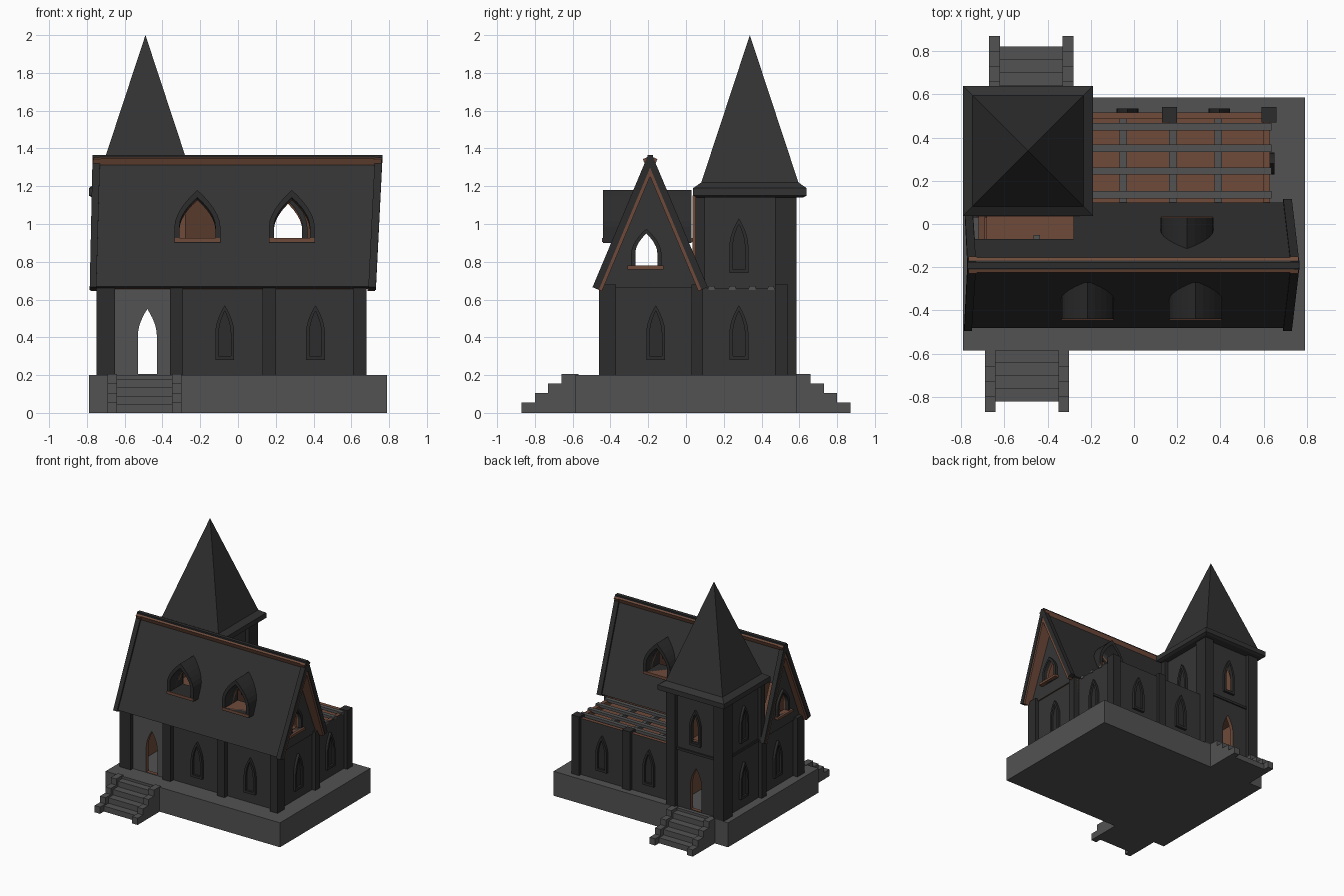
import bpy, bmesh, math
from mathutils import Vector as V

if "Cube" in bpy.data.objects:
    bpy.data.objects.remove(bpy.data.objects["Cube"])


def material(name, r, g, b):
    m = bpy.data.materials.new(name)
    m.diffuse_color = (r, g, b, 1)
    m.use_nodes = True
    m.node_tree.nodes["Principled BSDF"].inputs["Base Color"].default_value = m.diffuse_color
    return m


ROOF = material("dark roof slate", .032, .032, .032)
WALL = material("dark wall", .036, .036, .036)
POST = material("charcoal trim", .025, .025, .025)
STONE = material("grey stone", .085, .085, .085)
WOOD = material("brown wood", .16, .07, .043)
X, Y, Z = V((1, 0, 0)), V((0, 1, 0)), V((0, 0, 1))


def finish(name, bm, mats):
    bmesh.ops.recalc_face_normals(bm, faces=bm.faces[:])
    me = bpy.data.meshes.new(name)
    bm.to_mesh(me)
    bm.free()
    for m in mats:
        me.materials.append(m)
    ob = bpy.data.objects.new(name, me)
    bpy.context.collection.objects.link(ob)
    return ob


def box(name, x0, x1, y0, y1, z0, z1, mat):
    bm = bmesh.new()
    bmesh.ops.create_cube(bm, size=1)
    for v in bm.verts:
        v.co = V(((x0 + x1) / 2 + v.co.x * (x1 - x0),
                  (y0 + y1) / 2 + v.co.y * (y1 - y0),
                  (z0 + z1) / 2 + v.co.z * (z1 - z0)))
    return finish(name, bm, [mat])


def plate(name, outer, holes, o, u, v, n, depth, out, inner=None):
    """Outline with holes in plane (o, u, v), thickened inwards against n."""
    bm = bmesh.new()
    for loop in [outer] + holes:
        vs = [bm.verts.new(o + u * a + v * b) for a, b in loop]
        for i in range(len(vs)):
            bm.edges.new((vs[i - 1], vs[i]))
    bmesh.ops.triangle_fill(bm, use_beauty=True, edges=bm.edges[:], normal=n)
    r = bmesh.ops.extrude_face_region(bm, geom=bm.faces[:], use_keep_orig=True)
    for e in r["geom"]:
        if isinstance(e, bmesh.types.BMVert):
            e.co -= n * depth
    bmesh.ops.recalc_face_normals(bm, faces=bm.faces[:])
    for f in bm.faces:
        f.material_index = 0 if f.normal.dot(n) > .9 else 1
    return finish(name, bm, [out, inner or out])


def arch(c, z0, z1, hw, spring=.5, scale=1, base=0):
    """Pointed arch outline."""
    zs = z0 + (z1 - z0) * spring
    side = [(hw, z0)] + [(hw * (1 - (i / 6) ** 1.8), zs + (z1 - zs) * i / 6) for i in range(7)]
    pts = side + [(-a, b) for a, b in reversed(side[:-1])]
    return [(c + a, (b - base) * scale) for a, b in pts]


def rect(a0, a1, b0, b1):
    return [(a0, b0), (a1, b0), (a1, b1), (a0, b1)]


SIDES = {"front": (X, -Y), "back": (X, Y), "right": (Y, X), "left": (Y, -X)}


def wall(name, side, pos, outer, holes=(), out=WALL, inner=WOOD, depth=.03):
    u, n = SIDES[side]
    o = V([abs(c) * pos for c in n])
    return plate(name, outer, list(holes), o, u, Z, n, depth, out, inner)


def window(side, pos, c, z0, closed=True, h=.29, hw=.05):
    """Arched frame standing proud of the wall, with a dark pane."""
    sg = 1 if side in ("right", "back") else -1
    wall(side + "_window_frame", side, pos + sg * .02, arch(c, z0, z0 + h, hw),
         [arch(c, z0 + .02, z0 + h - .03, hw - .018)], POST, POST, .03)
    if closed:
        wall(side + "_window_pane", side, pos + sg * .004,
             arch(c, z0 + .01, z0 + h - .02, hw - .01), (), POST, POST, .006)


# Stone platform and the two stepped stairs
box("platform", -.79, .79, -.585, .585, 0, .2, STONE)
for s, x0 in ((-1, -.69), (1, -.67)):
    for i in range(4):
        y = sorted((s * .57, s * (.82 - .06 * i)))
        box("stair_tread", x0 + .05, x0 + .34, *y, .045 * i, .045 * (i + 1), STONE)
        y = sorted((s * .57, s * (.87 - .07 * i)))
        for xc in (x0, x0 + .34):
            box("stair_cheek", xc, xc + .05, *y, .05 * i, .055 + .05 * i, STONE)

# Hall ground floor walls
wall("door_wall", "front", -.43, rect(-.66, -.35, .2, .67),
     [arch(-.48, .205, .55, .05, .6)], STONE)
wall("hall_front_wall", "front", -.42, rect(-.35, .66, .2, .67))
wall("hall_right_wall", "right", .65, rect(-.42, .08, .2, .67))
wall("hall_left_wall", "left", -.71, rect(-.42, .08, .2, .67))
wall("hall_inner_wall", "back", .09, rect(-.25, .65, .2, .67), (), WOOD)
for c in (-.07, .41):
    window("front", -.42, c, .28)
window("right", .65, -.16, .28)
window("left", -.71, -.16, .28)
for x0, x1 in ((-.75, -.65), (-.36, -.29), (.13, .2), (.61, .68)):
    box("hall_front_post", x0, x1, -.46, -.37, .2, .68, POST)
box("hall_back_right_post", .6, .68, .03, .09, .2, .68, POST)
box("hall_back_left_post", -.75, -.68, .03, .09, .2, .68, POST)
box("attic_floor", -.7, .64, -.41, .08, .63, .66, WOOD)

# Hall roof: slopes with wooden lining, end boards and dormers
EAVE, RISE, RUN = .67, .69, .29
L = math.hypot(RISE, RUN)
K = L / RISE
RIDGE = -.19
for s, label, dormers in ((-1, "front", (-.215, .285)), (1, "back", (.245,))):
    o = V((0, RIDGE + s * RUN, EAVE))
    v = V((0, -s * RUN, RISE)) / L
    n = V((0, s * RISE, RUN)) / L
    if s < 0:
        outline = [(-.77, 0), (.71, 0), (.74, L), (-.76, L)]
    else:  # notch where the tower stands
        outline = [(-.28, 0), (.71, 0), (.74, L), (-.76, L), (-.76, .44), (-.28, .44)]
    holes = [arch(c, .92, 1.14, .095, .3, K, EAVE) for c in dormers]
    plate(label + "_roof_slope", outline, holes, o, X, v, n, .022, ROOF)
    plate(label + "_roof_lining", outline, holes, o - n * .022, X, v, n, .015, WOOD)
    for ends in ([(.69, -.01), (.73, -.01), (.765, L), (.725, L)],
                 [(-.785, -.01), (-.75, -.01), (-.73, L), (-.77, L)]):
        plate("roof_end_board", ends, [], o + n * .012, X, v, n, .036, POST)
        inner = [(a * .995, b) for a, b in ends]
        plate("roof_end_lining", inner, [], o - n * .024, X, v, n, .018, WOOD)
    face = -.44 if s < 0 else .03
    for c in dormers:
        wall(label + "_dormer", label, face, arch(c, .9, 1.18, .122, .3),
             [arch(c, .925, 1.14, .095, .3)], POST, POST, .17)
        box("dormer_sill", c - .12, c + .12, *sorted((face - s * .16, face + s * .004)),
            .905, .925, WOOD)
box("roof_ridge", -.77, .76, -.205, -.175, 1.34, 1.365, POST)

# Gable ends with open arched windows
for side, pos, s in (("right", .66, 1), ("left", -.72, -1)):
    wall(side + "_gable", side, pos, [(-.45, .66), (.07, .66), (-.19, 1.28)],
         [arch(-.21, .775, .95, .06, .4)])
    wall(side + "_gable_frame", side, pos + s * .02, arch(-.21, .76, .975, .08, .4),
         [arch(-.21, .78, .95, .058, .4)], POST, POST)
    box(side + "_gable_sill", *sorted((pos - s * .02, pos + s * .035)),
        -.31, -.12, .76, .78, WOOD)

# Attic timbers
for x in (-.45, .02, .5):
    box("tie_beam", x - .015, x + .015, -.33, -.05, .98, 1.01, STONE)
box("attic_purlin", -.7, .64, -.205, -.175, 1.13, 1.16, STONE)

# Annex: open-topped rear wing with planks over a wooden ceiling
wall("annex_back_wall", "back", .515, rect(-.25, .64, .2, .66))
wall("annex_right_wall", "right", .63, rect(.09, .51, .2, .66))
for c in (-.03, .395):
    window("back", .515, c, .28)
window("right", .63, .28, .28)
for x0, x1 in ((.13, .2), (.59, .66)):
    box("annex_post", x0, x1, .47, .54, .2, .68, POST)
box("annex_ceiling", -.24, .62, .09, .5, .59, .62, WOOD)
for y in (.135, .245, .35, .45):
    box("annex_plank", -.23, .635, y - .017, y + .017, .65, .672, STONE)
for x in (-.05, .18, .39):
    box("annex_joist", x - .017, x + .017, .1, .5, .62, .65, STONE)

# Tower walls, corner posts and windows
T0, T1 = .07, .585
wall("tower_back_wall", "back", .555, rect(-.73, -.25, .2, 1.15),
     [arch(-.48, .205, .55, .05, .6), arch(-.48, .77, 1.0, .05)])
wall("tower_front_wall", "front", .035, rect(-.73, -.25, .66, 1.15),
     [arch(-.48, .72, 1.0, .06)], WOOD)
wall("tower_right_wall", "right", -.26, rect(.05, .55, .64, 1.15))
wall("tower_left_wall", "left", -.72, rect(.05, .55, .2, 1.15))
wall("tower_inner_wall", "right", -.26, rect(.08, .54, .2, .64), (), WOOD)
window("right", -.26, .28, .74)
for z in (.28, .74):
    window("left", -.72, .29, z)
window("back", .555, -.48, .74, False)
for x0, x1 in ((-.75, -.66), (-.31, -.23)):
    box("tower_back_post", x0, x1, .47, T1, .2, 1.15, POST)
    box("tower_front_post", x0, x1, .05, .1, .66, 1.15, POST)
box("tower_back_band", -.7, -.28, .54, .565, .665, .685, POST)
box("tower_left_band", -.73, -.71, .1, .5, .665, .685, POST)
box("tower_floor", -.71, -.27, .04, .54, .63, .66, WOOD)

# Tower spire: square, flared at the eaves
bm = bmesh.new()
cx, cy = -.49, .338
rings = [[bm.verts.new((cx + a * h, cy + b * h, z))
          for a, b in ((-1, -1), (1, -1), (1, 1), (-1, 1))]
         for h, z in ((.28, 1.14), (.3, 1.15), (.3, 1.19), (.257, 1.22))]
tip = bm.verts.new((cx, cy, 2))
bm.faces.new(rings[0])
for i in range(4):
    j = (i + 1) % 4
    for lo, hi in zip(rings, rings[1:]):
        bm.faces.new((lo[i], lo[j], hi[j], hi[i]))
    bm.faces.new((rings[-1][i], rings[-1][j], tip))
finish("tower_spire", bm, [ROOF])
